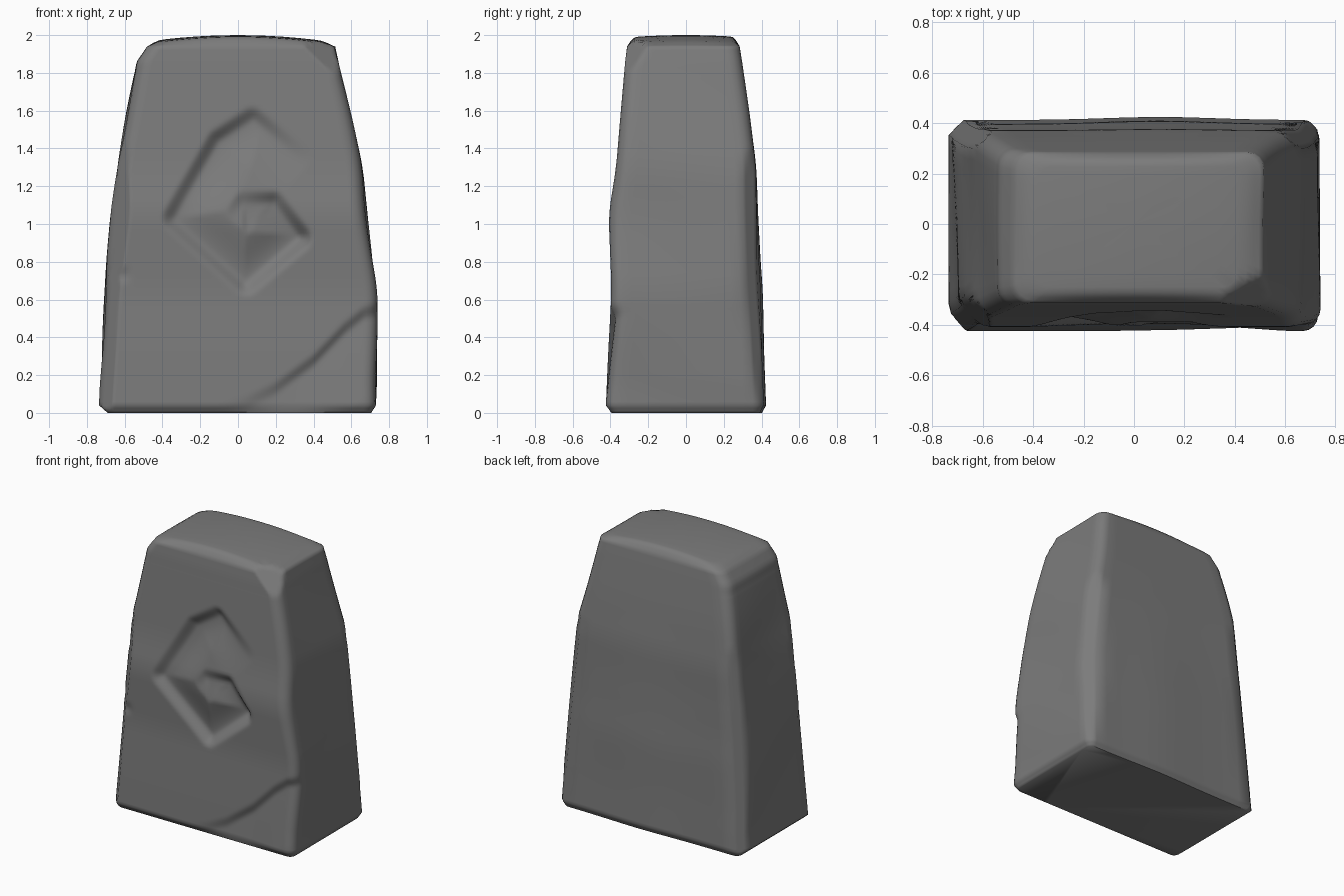
import bpy, bmesh, math
from mathutils import Vector

cube = bpy.data.objects.get("Cube")
if cube:
    bpy.data.objects.remove(cube, do_unlink=True)

# Outline by height: z, left x, right x, front y, back y, corner radius
SECTIONS = [
    (0.0, -.69, .705, -.395, .39, .04), (.04, -.735, .73, -.424, .412, .06),
    (.3, -.722, .73, -.413, .402, .06), (.65, -.7, .735, -.394, .395, .06),
    (.8, -.692, .715, -.4, .385, .06), (1.05, -.67, .68, -.41, .375, .07),
    (1.3, -.642, .655, -.37, .37, .07), (1.6, -.585, .59, -.345, .335, .07),
    (1.86, -.53, .535, -.322, .297, .07), (1.94, -.475, .515, -.312, .284, .07)]
TOP = SECTIONS[-1][0]
# Carved spiral, running anticlockwise to the centre (x, z)
SPIRAL = [Vector(p) for p in [(.36, 1.3), (.07, 1.54), (-.1, 1.43), (-.32, 1.03), (.04, .7),
                              (.32, .93), (.19, 1.1), (.04, 1.1), (-.04, 1.0)]]
SPIRAL_DEPTH = [0, .04, .05, .045, .05, .07, .05, .025, 0]
# Upper edge of the broken lower corner (x, z)
BREAK = [(-.18, 0), (.05, .06), (.2, .13), (.4, .28), (.56, .45), (.66, .53), (.76, .56)]
# Worn corners: a point on each flat and the direction it faces
CHIPS = [((.46, -.23, 1.95), (.5, -.75, .6)), ((-.49, -.27, 1.92), (-.6, -.5, .6)),
         ((-.705, -.37, .1), (-.75, -.65, .08)), ((.71, .385, .1), (.7, .7, .08)),
         ((-.7, .38, .1), (-.7, .7, .08))]


def lerp(a, b, t):
    return a + (b - a) * t


def smooth(t):
    t = max(0, min(1, t))
    return t * t * (3 - 2 * t)


def outline(z):
    for a, b in zip(SECTIONS, SECTIONS[1:]):
        if z <= b[0]:
            t = (z - a[0]) / (b[0] - a[0])
            return [lerp(p, q, t) for p, q in zip(a, b)][1:]
    return SECTIONS[-1][1:]


def section(z):
    """Outline averaged over nearby heights, so that the bends are soft."""
    if not .12 < z < 1.82:
        return outline(z)
    near = [outline(z + k * .025) for k in range(-3, 4)]
    return [sum(values) / len(near) for values in zip(*near)]


def spiral_depth(x, z):
    """Steep on the outside of the spiral, gentle on the inside."""
    p, depth = Vector((x, z)), 0
    for i, (a, b) in enumerate(zip(SPIRAL, SPIRAL[1:])):
        d = b - a
        t = (p - a).dot(d) / d.length_squared
        inside = 0 <= t <= 1 and d.cross(p - a) > 0
        t = max(0, min(1, t))
        dist = (p - a - d * t).length
        here = lerp(SPIRAL_DEPTH[i], SPIRAL_DEPTH[i + 1], t)
        depth = max(depth, here * (1 - smooth(dist / (.24 if inside else .085))))
    return depth


def break_depth(x, z):
    """Chipped corner, deepest just under its edge."""
    for (x0, z0), (x1, z1) in zip(BREAK, BREAK[1:]):
        if x0 <= x <= x1:
            under = lerp(z0, z1, (x - x0) / (x1 - x0)) - z
            slope = max(0, 1 - max(0, under - .04) / .42)
            return .028 * smooth((under + .04) / .08) * slope * smooth((x + .18) / .6)
    return 0


def crack_depth(x, z):
    return .02 * smooth((-.55 - x) / .1) * max(0, 1 - abs(z - .73) / .05)


def ring(z):
    """Rounded rectangle, anticlockwise from the front; only the front is dense."""
    xl, xr, yf, yb, r = section(z)
    corners = [(xr - r, yf + r, -90), (xr - r, yb - r, 0), (xl + r, yb - r, 90), (xl + r, yf + r, 180)]
    pts = []
    for i, (cx, cy, start) in enumerate(corners):
        angles = [math.radians(start + 22.5 * k) for k in range(5)]
        arc = [Vector((cx + r * math.cos(a), cy + r * math.sin(a), z)) for a in angles]
        nx, ny, ns = corners[(i + 1) % 4]
        end = Vector((nx + r * math.cos(math.radians(ns)), ny + r * math.sin(math.radians(ns)), z))
        n = 90 if i == 3 else 14
        pts += arc + [arc[-1].lerp(end, k / n) for k in range(1, n)]
    return pts


def weather(p):
    """Carve the front and wear the sides unevenly."""
    x, y, z = p
    front = smooth((-y - .2) / .1) * smooth(z / .04)
    back = smooth((y - .2) / .1)
    y += front * (spiral_depth(x, z) + break_depth(x, z) + crack_depth(x, z))
    y += back * .012 * math.exp(-((x - .1) / .3) ** 2) * (1 - smooth((z - .5) / 1.2))
    x += .006 * math.sin(6 * z + 4 * y) * smooth(z / .2)
    return Vector((x, y, z))


def chip(p):
    """Flatten whatever stands past the worn corners."""
    for point, facing in CHIPS:
        n = Vector(facing).normalized()
        p = p - n * max(0, (p - Vector(point)).dot(n))
    return p


# Stone slab: stacked rings, then shrinking rings over the domed top
rows = [[weather(p) for p in ring(z)] for z in [0, .012, .025] + [lerp(.04, TOP, i / 100) for i in range(101)]]
rim = rows[-1]
for s, rise in ((.97, .3), (.93, .65), (.87, .95), (.8, 1), (.65, 1), (.45, 1), (.25, 1)):
    row = []
    for p in rim:
        x, y = p.x * s, p.y * s
        dome = 2.0 - .03 * (x / .45) ** 2 - .008 * (y / .25) ** 2
        row.append(Vector((x, y, lerp(TOP, dome, rise))))
    rows.append(row)
rows = [[chip(p) for p in row] for row in rows]

bm = bmesh.new()
verts = [[bm.verts.new(p) for p in row] for row in rows]
count = len(verts[0])
for low, high in zip(verts, verts[1:]):
    for i in range(count):
        j = (i + 1) % count
        bm.faces.new((low[i], low[j], high[j], high[i]))
bm.faces.new(verts[0][::-1])
peak = bm.verts.new((0, 0, 2))
for i in range(count):
    bm.faces.new((verts[-1][i], verts[-1][(i + 1) % count], peak))
bmesh.ops.recalc_face_normals(bm, faces=bm.faces)
mesh = bpy.data.meshes.new("stone_slab")
bm.to_mesh(mesh)
bm.free()
stone = bpy.data.objects.new("stone_slab", mesh)
bpy.context.collection.objects.link(stone)

# Grey stone
grey = bpy.data.materials.new("grey_stone")
grey.use_nodes = True
colour = (.2, .2, .2, 1)
grey.diffuse_color = colour
grey.node_tree.nodes["Principled BSDF"].inputs["Base Color"].default_value = colour
mesh.materials.append(grey)

bpy.ops.object.select_all(action='DESELECT')
stone.select_set(True)
bpy.context.view_layer.objects.active = stone
bpy.ops.object.shade_smooth_by_angle(angle=math.radians(60))
